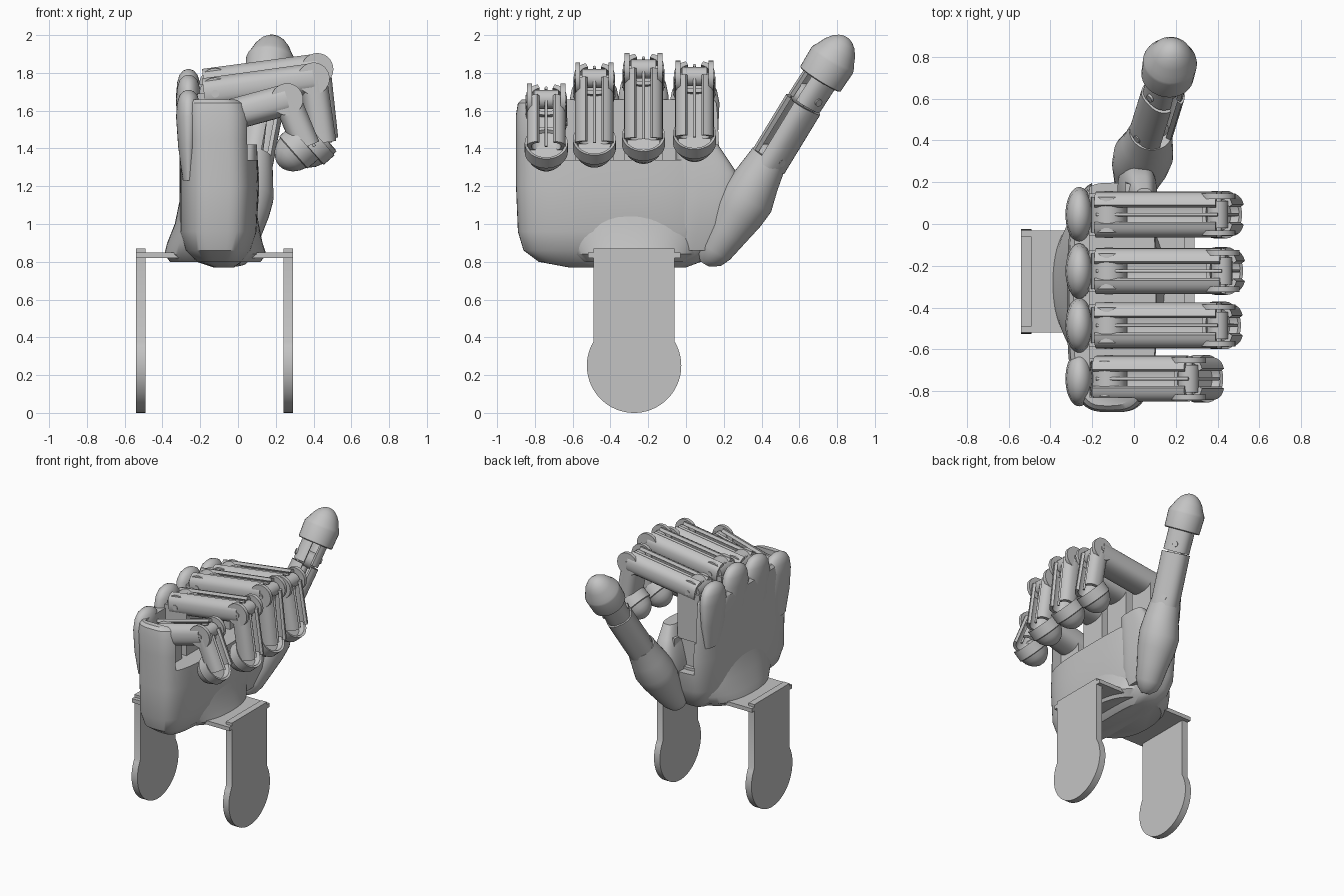
import bpy
import bmesh
import math
from mathutils import Vector, Matrix

cube = bpy.data.objects.get("Cube")
if cube:
    bpy.data.objects.remove(cube, do_unlink=True)

GREY = (0.55, 0.55, 0.55, 1)
mat = bpy.data.materials.new("plain grey")
mat.use_nodes = True
mat.diffuse_color = GREY
mat.node_tree.nodes["Principled BSDF"].inputs["Base Color"].default_value = GREY

X, Y, Z = Vector((1, 0, 0)), Vector((0, 1, 0)), Vector((0, 0, 1))


def finish(name, bm):
    bmesh.ops.recalc_face_normals(bm, faces=bm.faces)
    mesh = bpy.data.meshes.new(name)
    bm.to_mesh(mesh)
    bm.free()
    mesh.materials.append(mat)
    mesh.shade_smooth()
    mesh.set_sharp_from_angle(angle=0.6)
    ob = bpy.data.objects.new(name, mesh)
    bpy.context.collection.objects.link(ob)
    return ob


def loft(name, rings):
    bm = bmesh.new()
    rows = [[bm.verts.new(p) for p in ring] for ring in rings]
    n = len(rows[0])
    for a, b in zip(rows, rows[1:]):
        for i in range(n):
            j = (i + 1) % n
            bm.faces.new((a[i], a[j], b[j], b[i]))
    bm.faces.new(rows[0])
    bm.faces.new(rows[-1])
    return finish(name, bm)


def oval(c, u, v, ru, rv, power=2, start=0, end=math.tau, n=40):
    """Points on a superellipse; a partial sweep includes its end point."""
    whole = end - start > 6.28
    pts = []
    for i in range(n):
        a = start + (end - start) * i / (n if whole else n - 1)
        s, t = math.cos(a), math.sin(a)
        k = 2 / power
        pts.append(c + u * ru * math.copysign(abs(s) ** k, s)
                   + v * rv * math.copysign(abs(t) ** k, t))
    return pts


def level_loft(name, levels, power):
    """Horizontal slices given as height, x range, y range."""
    return loft(name, [
        oval(Vector(((a + b) / 2, (c + d) / 2, z)), X, Y, (b - a) / 2, (d - c) / 2, power, n=64)
        for z, a, b, c, d in levels])


def round_loft(name, start, axis, u, stations):
    """Turned shape: distance along the axis and radius."""
    v = axis.cross(u)
    return loft(name, [oval(start + axis * h, u, v, r, r, n=32) for h, r in stations])


def channel(name, p0, p1, normal, width, depth, gap):
    """Hollow rounded segment with a slot along its outer side."""
    d = (p1 - p0).normalized()
    n = (normal - d * normal.dot(d)).normalized()
    side = n.cross(d)
    rings = []
    for p in (p0, p1):
        outer = oval(p, n, side, depth / 2, width / 2, 2.6, gap, math.tau - gap, 28)
        inner = oval(p, n, side, depth * .38, width * .38, 2.6, gap, math.tau - gap, 28)
        rings.append(outer + inner[::-1])
    return loft(name, rings)


def box(name, lo, hi):
    bm = bmesh.new()
    lo, hi = Vector(lo), Vector(hi)
    m = Matrix.Translation((lo + hi) / 2) @ Matrix.Diagonal((*(hi - lo), 1))
    bmesh.ops.create_cube(bm, size=1, matrix=m)
    return finish(name, bm)


def rod(name, c, axis, radius, length):
    bm = bmesh.new()
    m = Matrix.Translation(c) @ axis.to_track_quat('Z', 'Y').to_matrix().to_4x4()
    bmesh.ops.create_cone(bm, cap_ends=True, segments=28, radius1=radius,
                          radius2=radius, depth=length, matrix=m)
    return finish(name, bm)


def cut(ob, lo, hi):
    cutter = box("cutter", lo, hi)
    cutter.hide_render = True
    mod = ob.modifiers.new("cut", 'BOOLEAN')
    mod.operation, mod.object, mod.solver = 'DIFFERENCE', cutter, 'EXACT'
    bpy.context.view_layer.objects.active = ob
    bpy.ops.object.modifier_apply(modifier=mod.name)
    bpy.data.objects.remove(cutter, do_unlink=True)
    ob.data.set_sharp_from_angle(angle=0.6)


# Palm with an open pocket for the fingers and a recess beside the thumb
palm = level_loft("palm", [
    (.77, -.13, -.02, -.62, .0), (.80, -.22, .02, -.78, .08),
    (.86, -.28, .07, -.86, .14), (.96, -.31, .10, -.89, .18),
    (1.2, -.31, .11, -.90, .21), (1.45, -.31, .10, -.90, .19),
    (1.58, -.32, .10, -.90, .18), (1.64, -.31, .08, -.89, .175),
    (1.66, -.29, .04, -.87, .165)], 3.4)
cut(palm, (-.21, -.83, 1.34), (.3, .5, 2.2))
cut(palm, (-.2, .11, 1.1), (-.04, .5, 1.4))

# Flared wrist and web between palm and thumb
level_loft("wrist_flare", [
    (.80, -.36, .12, -.58, .02), (.84, -.39, .15, -.64, .08),
    (.90, -.375, .13, -.69, .12), (1.0, -.335, .11, -.74, .14),
    (1.12, -.31, .09, -.76, .14)], 2.3)
level_loft("thumb_web", [
    (.86, -.05, .06, -.05, .17), (1.0, -.08, .10, -.05, .25),
    (1.15, -.08, .11, -.05, .29), (1.27, -.05, .11, -.05, .27),
    (1.33, -.03, .105, -.05, .23), (1.42, .0, .10, -.05, .17)], 3)

# Forearm bracket: crossbar and two round-ended side plates
box("bracket_crossbar", (-.54, -.52, .82), (.29, -.03, .85))
for name, x in (("right_bracket_plate", -.54), ("left_bracket_plate", .24)):
    rings = []
    for px in (x, x + .05):
        c = Vector((px, -.275, .25))
        ring = oval(c, Y, Z, .25, .25, start=math.radians(-211), end=math.radians(31))
        rings.append(ring + [c + Vector((0, .215, .62)), c + Vector((0, -.215, .62))])
    loft(name, rings)

# Fingers: y, base (x, z), knuckle (x, z), far end (x, z), shell top
fingers = {
    "index": (.045, (-.18, 1.70), (.40, 1.78), (.455, 1.46), 1.78),
    "middle": (-.225, (-.18, 1.74), (.42, 1.82), (.46, 1.45), 1.82),
    "ring": (-.485, (-.18, 1.69), (.40, 1.77), (.45, 1.43), 1.79),
    "little": (-.74, (-.18, 1.54), (.26, 1.66), (.365, 1.41), 1.71)}
curl = Vector((-.75, 0, -.66)).normalized()
for f, (y, b, k, e, top) in fingers.items():
    base, knuckle, end = (Vector((p[0], y, p[1])) for p in (b, k, e))
    # Rounded knuckle rising from the back of the hand
    loft(f + "_knuckle_shell", [
        oval(Vector((-.262, y, top - drop)), X, Y, rx, ry)
        for drop, rx, ry in [(.48, .03, .09), (.3, .055, .125), (.14, .066, .132), (.07, .06, .118),
                             (.03, .048, .09), (.008, .028, .05), (0, .008, .015)]])
    box(f + "_base_block", (-.215, y - .1, 1.33), (-.03, y + .1, b[1]))
    rod(f + "_base_hinge", base + X * .06, Y, .085, .17)
    channel(f + "_lower_segment", base, knuckle, Z, .22, .17, .32)
    channel(f + "_middle_segment", knuckle, end, X, .205, .15, .38)
    # Forked hinge, pins and pull cords
    for s in (-1, 1):
        rod(f + "_hinge_ear", knuckle + Y * s * .088, Y, .085, .026)
    rod(f + "_hinge_pin", knuckle, Y, .02, .215)
    rod(f + "_base_pin", base + X * .06, Y, .02, .226)
    rod(f + "_hinge_roller", knuckle, Y, .05, .13)
    for a, c, lift in ((base, knuckle, Z * .06), (knuckle, end, X * .04)):
        rod(f + "_cord", (a + c) / 2 + lift, c - a, .008, (c - a).length)
    # Domed fingertip with a raised rim, curled back towards the palm
    ball = end + Vector((-.07, 0, -.03))
    round_loft(f + "_fingertip", ball, curl, Y, [
        (-.03, .085), (-.07, .098), (-.075, .114), (.0, .114), (.005, .106),
        (.04, .094), (.07, .074), (.09, .05), (.102, .025), (.105, .005)])

# Thumb: fleshy base swept along a leaning path
axis = Vector((.1, .53, .845)).normalized()
out = Vector((.6, -.75, .1))
out = (out - axis * out.dot(axis)).normalized()
across = out.cross(axis)
loft("thumb_base", [
    oval(Vector(p), out, across, r, r, n=32) for *p, r in [
        (-.02, .10, .79, .03), (-.015, .125, .815, .07), (-.005, .155, .86, .092),
        (.015, .22, .96, .112), (.03, .28, 1.06, .136), (.045, .33, 1.14, .143),
        (.065, .38, 1.24, .122), (.08, .44, 1.35, .102)]])

# Thumb segments, joints and cap
joints = [Vector(p) for p in ((.08, .43, 1.32), (.14, .625, 1.64), (.165, .735, 1.81))]
channel("thumb_lower_segment", joints[0], joints[1] - axis * .008, out, .195, .195, .26)
channel("thumb_upper_segment", joints[1], joints[2], out, .18, .18, .26)
rod("thumb_core", (joints[0] + joints[1]) / 2, axis, .035, .36)
for p in joints[:2]:
    rod("thumb_pin", p + axis * .05, across, .02, .2)
    rod("thumb_roller", p + axis * .03, across, .06, .12)
round_loft("thumb_cap", Vector((.16, .71, 1.765)), axis, out, [
    (0, .12), (.005, .126), (.12, .13), (.135, .126), (.16, .112), (.2, .094),
    (.235, .068), (.255, .042), (.264, .02), (.266, .005)])
